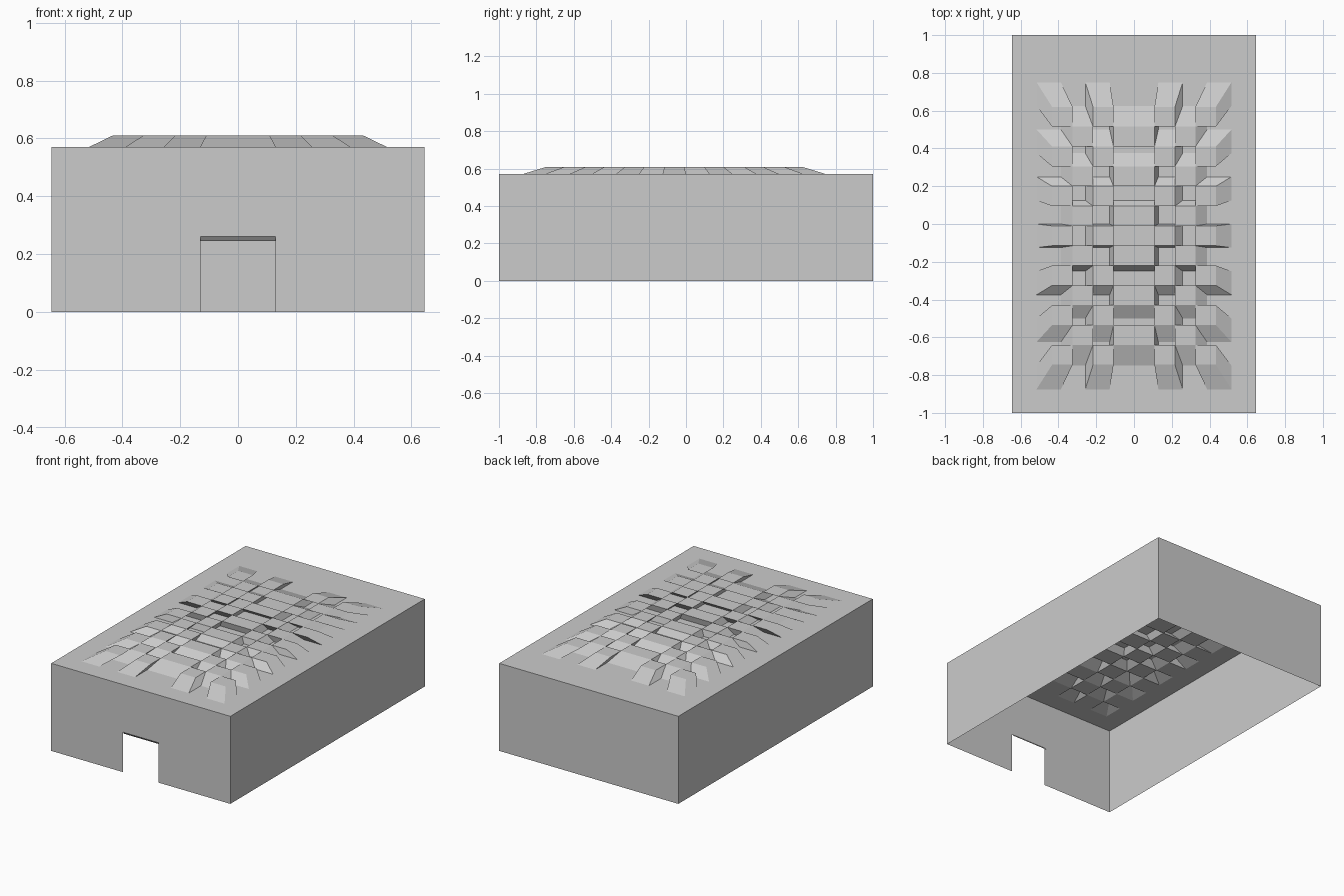
import bpy, bmesh

if "Cube" in bpy.data.objects:
    bpy.data.objects.remove(bpy.data.objects["Cube"])

W, D, H = 0.645, 1.0, 0.57        # half width, half depth, roof height
TOP, SHRINK, CY = 0.61, 0.84, -0.0625
DOOR_X, DOOR_Z = 0.129, 0.26


def make_object(name, quads):
    bm = bmesh.new()
    for q in quads:
        bm.faces.new([bm.verts.new(p) for p in q])
    bmesh.ops.remove_doubles(bm, verts=bm.verts, dist=0.0005)
    mesh = bpy.data.meshes.new(name)
    bm.to_mesh(mesh)
    bm.free()
    obj = bpy.data.objects.new(name, mesh)
    bpy.context.collection.objects.link(obj)


# Roof: checkerboard of cells raised and drawn in towards a common centre
xs = [W * k / 5 for k in range(-5, 6) if k != 0]
ys = [-D + 0.125 * k for k in range(17)]
roof = []
for i in range(9):
    for j in range(16):
        base = [(xs[i], ys[j]), (xs[i + 1], ys[j]),
                (xs[i + 1], ys[j + 1]), (xs[i], ys[j + 1])]
        low = [(x, y, H) for x, y in base]
        if 1 <= i <= 7 and 1 <= j <= 13 and (i + j) % 2 == 0:
            high = [(x * SHRINK, CY + (y - CY) * SHRINK, TOP) for x, y in base]
            roof.append(high)
            for k in range(4):
                n = (k + 1) % 4
                roof.append([low[k], low[n], high[n], high[k]])
        else:
            roof.append(low)
make_object("roof", roof)


def wall(a, b, z0=0.0, z1=H):
    return [(*a, z0), (*b, z0), (*b, z1), (*a, z1)]


# Thin walls, open underneath, with a doorway in the front
make_object("side_and_back_walls", [
    wall((W, -D), (W, D)),
    wall((W, D), (-W, D)),
    wall((-W, D), (-W, -D)),
])
make_object("front_wall", [
    wall((-W, -D), (-DOOR_X, -D), 0, DOOR_Z),
    wall((DOOR_X, -D), (W, -D), 0, DOOR_Z),
    wall((-W, -D), (W, -D), DOOR_Z, H),
])

# Small sloped lintel inside the doorway
make_object("door_lintel", [[
    (-DOOR_X, -D + 0.012, 0.245), (DOOR_X, -D + 0.012, 0.245),
    (DOOR_X, -D, DOOR_Z), (-DOOR_X, -D, DOOR_Z),
]])
